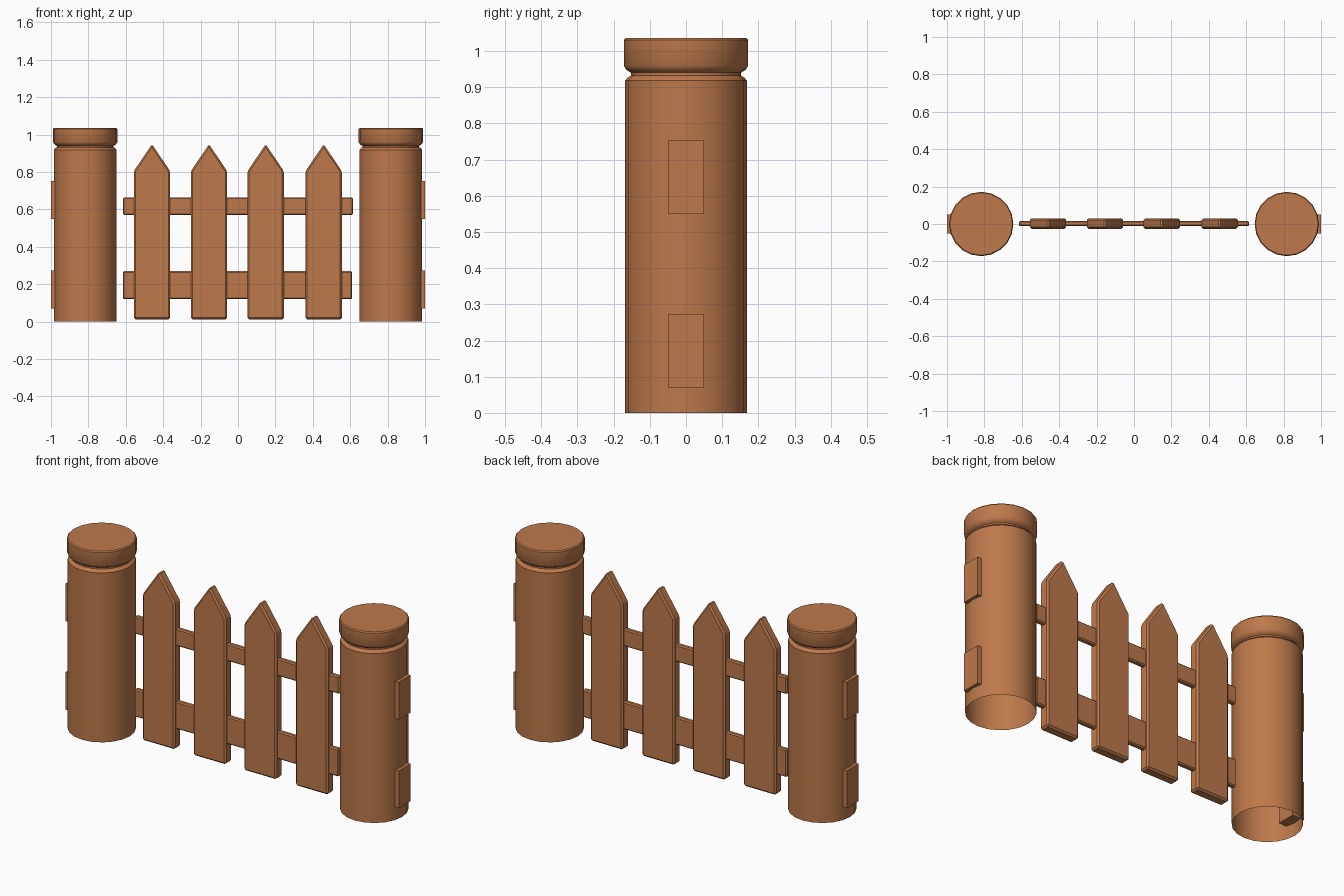
import bpy, bmesh, math

if "Cube" in bpy.data.objects:
    bpy.data.objects.remove(bpy.data.objects["Cube"])

wood = bpy.data.materials.new("warm_wood")
wood.diffuse_color = (0.51, 0.19, 0.07, 1)
wood.use_nodes = True
wood.node_tree.nodes["Principled BSDF"].inputs["Base Color"].default_value = wood.diffuse_color


def make_object(name, bm, angle=35):
    bmesh.ops.recalc_face_normals(bm, faces=bm.faces)
    mesh = bpy.data.meshes.new(name)
    bm.to_mesh(mesh)
    bm.free()
    mesh.materials.append(wood)
    ob = bpy.data.objects.new(name, mesh)
    bpy.context.collection.objects.link(ob)
    bpy.ops.object.select_all(action='DESELECT')
    ob.select_set(True)
    bpy.context.view_layer.objects.active = ob
    bpy.ops.object.shade_smooth_by_angle(angle=math.radians(angle))
    return ob


def lathe(name, profile, x, sides=20):
    """Stack of rings, open at the bottom and closed at the top."""
    bm = bmesh.new()
    rings = []
    for r, z in profile:
        rings.append([bm.verts.new((x + r * math.cos(2 * math.pi * i / sides),
                                    r * math.sin(2 * math.pi * i / sides), z))
                      for i in range(sides)])
    for a, b in zip(rings, rings[1:]):
        for i in range(sides):
            j = (i + 1) % sides
            bm.faces.new((a[i], a[j], b[j], b[i]))
    bm.faces.new(rings[-1])
    return make_object(name, bm)


def board(name, outline, y0, y1, bevel=0.006):
    """Front outline (x, z) extruded in y, with softened edges."""
    bm = bmesh.new()
    front = bm.faces.new([bm.verts.new((x, y0, z)) for x, z in outline])
    ext = bmesh.ops.extrude_face_region(bm, geom=[front])
    for v in ext["geom"]:
        if isinstance(v, bmesh.types.BMVert):
            v.co.y = y1
    if bevel:
        bmesh.ops.bevel(bm, geom=bm.edges[:], offset=bevel, segments=1,
                        affect='EDGES')
    return make_object(name, bm)


def rect(x0, x1, z0, z1):
    return [(x0, z0), (x1, z0), (x1, z1), (x0, z1)]


# Posts: open shaft, narrow neck and disc cap, with rail tenons outside
post_profile = [(0.168, 0.0), (0.168, 0.918), (0.162, 0.926), (0.152, 0.932),
                (0.152, 0.940), (0.165, 0.948), (0.172, 0.960),
                (0.172, 1.030), (0.167, 1.036)]
for side, label in ((-1, "left"), (1, "right")):
    lathe(label + "_post", post_profile, side * 0.817)
    for z0, level in ((0.07, "lower"), (0.55, "upper")):
        xs = sorted((side * 0.93, side * 1.0))
        board(f"{label}_{level}_tenon", rect(*xs, z0, z0 + 0.203),
              -0.05, 0.05, 0)

# Rails: stop just short of the posts
board("lower_rail", rect(-0.615, 0.61, 0.12, 0.27), -0.012, 0.016)
board("upper_rail", rect(-0.615, 0.615, 0.57, 0.664), -0.012, 0.016)

# Pointed pickets
for i, x in enumerate((-0.460, -0.155, 0.148, 0.458)):
    w = 0.097
    board(f"picket_{i + 1}", [(x - w, 0.012), (x + w, 0.012), (x + w, 0.805),
                              (x, 0.948), (x - w, 0.805)],
          -0.026, 0.030, 0.009)
